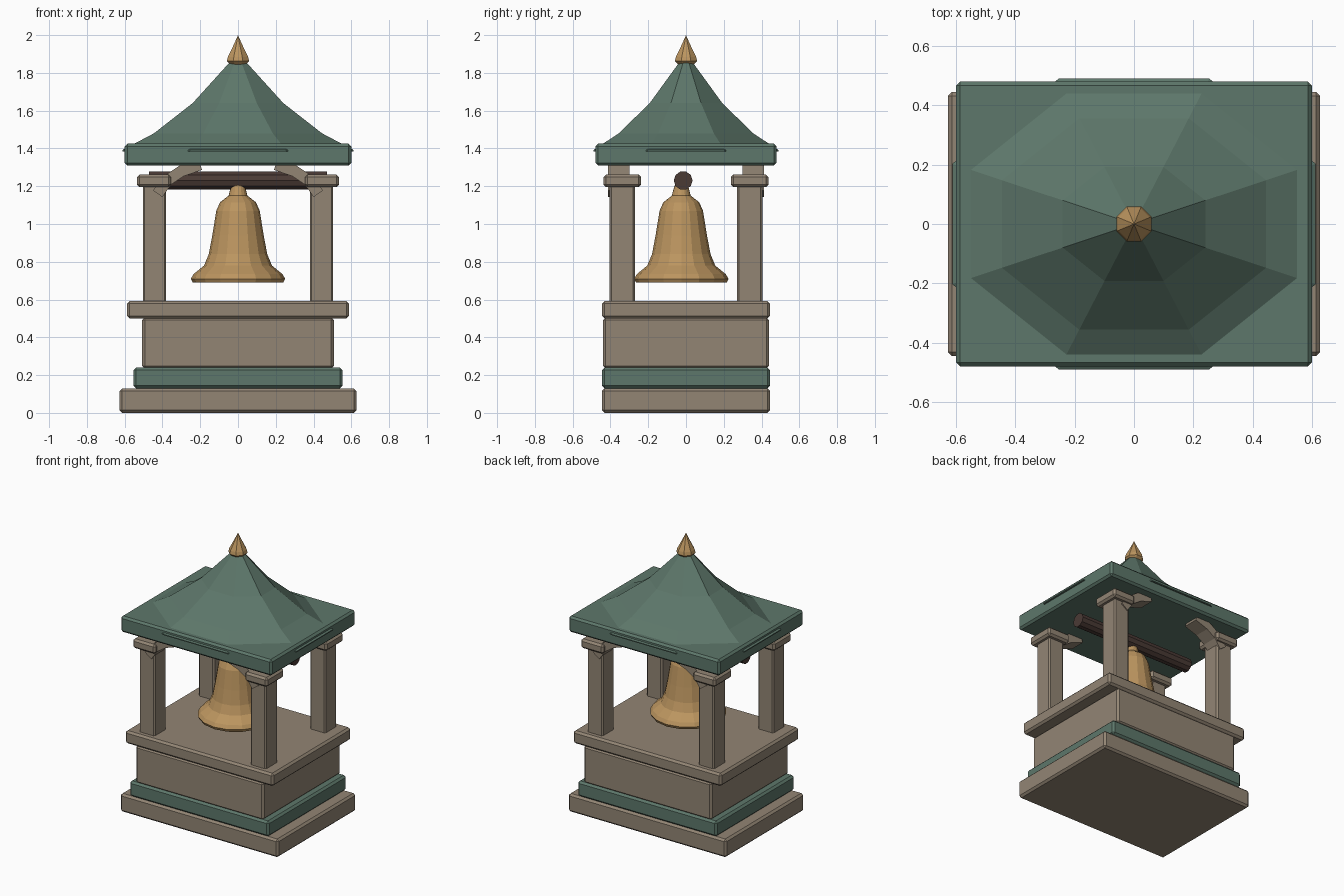
import bpy, bmesh, math
from mathutils import Vector

if "Cube" in bpy.data.objects:
    bpy.data.objects.remove(bpy.data.objects["Cube"], do_unlink=True)


def material(name, rgb):
    m = bpy.data.materials.new(name)
    m.use_nodes = True
    m.diffuse_color = (*rgb, 1)
    m.node_tree.nodes["Principled BSDF"].inputs["Base Color"].default_value = (*rgb, 1)
    return m


STONE = material("warm stone", (0.29, 0.235, 0.175))
GREEN = material("weathered green", (0.11, 0.185, 0.145))
GOLD = material("aged brass", (0.50, 0.30, 0.115))
WOOD = material("dark timber", (0.07, 0.043, 0.036))


def finish(name, bm, mat):
    bmesh.ops.recalc_face_normals(bm, faces=bm.faces)
    mesh = bpy.data.meshes.new(name)
    bm.to_mesh(mesh)
    bm.free()
    mesh.materials.append(mat)
    ob = bpy.data.objects.new(name, mesh)
    bpy.context.collection.objects.link(ob)
    return ob


def block(name, half_x, half_y, z0, z1, mat, at=(0, 0), bevel=0.014):
    """Bevelled block between two heights."""
    bm = bmesh.new()
    bmesh.ops.create_cube(bm, size=1)
    for v in bm.verts:
        v.co = (at[0] + v.co.x * 2 * half_x, at[1] + v.co.y * 2 * half_y,
                z0 + (v.co.z + 0.5) * (z1 - z0))
    ob = finish(name, bm, mat)
    mod = ob.modifiers.new("soft edges", "BEVEL")
    mod.width = bevel
    mod.segments = 1
    return ob


def lathe(name, profile, sides, mat, at=(0, 0), stretch=(1, 1), turn=0.0):
    """Faceted turned shape; a zero radius closes to a point."""
    bm = bmesh.new()
    rings = []
    for r, z in profile:
        count = sides if r > 0 else 1
        ring = []
        for i in range(count):
            a = 2 * math.pi * i / sides + turn
            ring.append(bm.verts.new((at[0] + r * stretch[0] * math.cos(a),
                                      at[1] + r * stretch[1] * math.sin(a), z)))
        rings.append(ring)
    for low, high in zip(rings, rings[1:]):
        for i in range(sides):
            j = (i + 1) % sides
            corners = [low[i % len(low)], low[j % len(low)],
                       high[j % len(high)], high[i % len(high)]]
            bm.faces.new(list(dict.fromkeys(corners)))
    for ring in (rings[0], rings[-1]):
        if len(ring) > 1:
            bm.faces.new(ring)
    return finish(name, bm, mat)


def brace(name, sx, sy):
    """Curved bracket from a post up to the eaves."""
    path = [Vector(p) for p in ((0.425, 1.16), (0.375, 1.23), (0.30, 1.28), (0.20, 1.315))]
    bm = bmesh.new()
    sections = []
    for i, p in enumerate(path):
        along = (path[min(i + 1, len(path) - 1)] - path[max(i - 1, 0)]).normalized()
        side = Vector((-along.y, along.x)) * 0.03
        sections.append([bm.verts.new((sx * q.x, sy * y, q.y))
                         for q, y in ((p + side, 0.30), (p + side, 0.412),
                                      (p - side, 0.412), (p - side, 0.30))])
    for a, b in zip(sections, sections[1:]):
        for k in range(4):
            n = (k + 1) % 4
            bm.faces.new((a[k], a[n], b[n], b[k]))
    bm.faces.new(sections[0])
    bm.faces.new(sections[-1])
    return finish(name, bm, STONE)


# Plinth
block("base_slab", 0.627, 0.445, 0, 0.13, STONE)
block("plinth_band", 0.553, 0.445, 0.13, 0.24, GREEN)
block("plinth_body", 0.507, 0.44, 0.235, 0.505, STONE)
block("floor_slab", 0.588, 0.445, 0.5, 0.592, STONE)

# Posts, capitals and braces at the four corners
for sx, side in ((1, "left"), (-1, "right")):
    for sy, end in ((-1, "front"), (1, "back")):
        tag = f"{end}_{side}"
        block(f"{tag}_post", 0.062, 0.067, 0.58, 1.21, STONE, (sx * 0.442, sy * 0.337), 0.01)
        block(f"{tag}_capital", 0.09, 0.1, 1.195, 1.262, STONE, (sx * 0.445, sy * 0.337))
        brace(f"{tag}_brace", sx, sy)

# Beam the bell hangs from
bm = bmesh.new()
bmesh.ops.create_cone(bm, cap_ends=True, segments=10, radius1=0.05, radius2=0.05, depth=0.94)
for v in bm.verts:
    v.co = (v.co.z, v.co.y - 0.015, v.co.x + 1.23)
finish("bell_beam", bm, WOOD)

# Hollow bell with its crown
lathe("bell", [(0, 1.06), (0.09, 1.04), (0.12, 0.9), (0.16, 0.77), (0.222, 0.69),
               (0.24, 0.69), (0.25, 0.71), (0.235, 0.735), (0.18, 0.78), (0.155, 0.84),
               (0.136, 0.94), (0.115, 1.07), (0.095, 1.115), (0.05, 1.15),
               (0.037, 1.2), (0.02, 1.22), (0, 1.227)], 16, GOLD, at=(0, -0.025))

# Roof: eaves block with a stretched eight-sided swept spire
block("roof_eaves", 0.6, 0.48, 1.31, 1.425, GREEN)
to_corner = 1 / math.cos(math.pi / 8)
lathe("roof_spire", [(r * to_corner, z) for r, z in
                     ((0.612, 1.385), (0.612, 1.392), (0.445, 1.48),
                      (0.24, 1.64), (0.045, 1.855))],
      8, GREEN, stretch=(1, 0.8), turn=math.pi / 8)

# Finial
lathe("finial", [(0.035, 1.835), (0.064, 1.862), (0.058, 1.885), (0.024, 1.95), (0, 2.0)],
      8, GOLD, turn=math.pi / 8)
